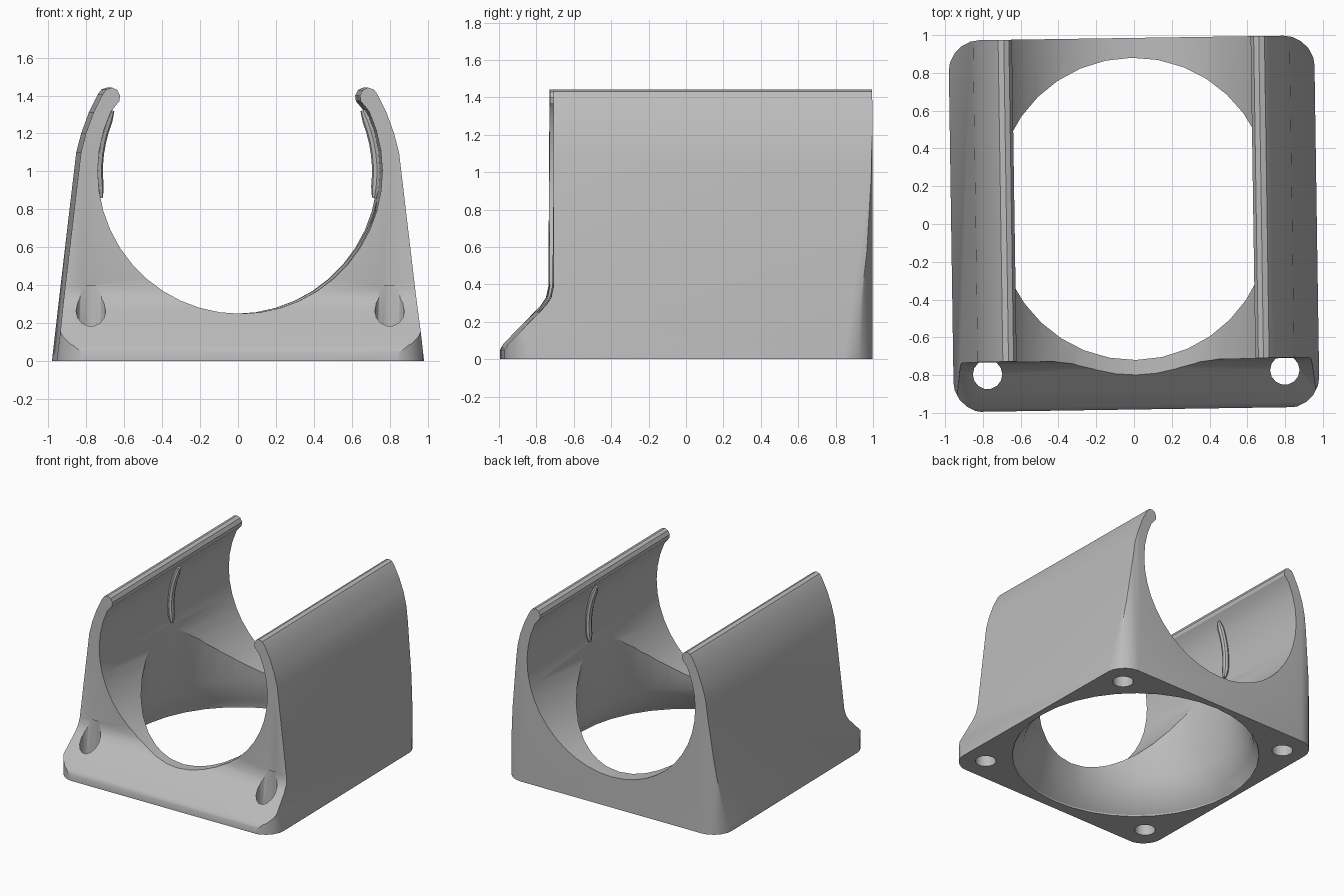
import bpy, bmesh, math
from mathutils import Vector, Matrix

if "Cube" in bpy.data.objects:
    bpy.data.objects.remove(bpy.data.objects["Cube"])

grey = bpy.data.materials.new("plain grey")
grey.diffuse_color = (0.5, 0.5, 0.5, 1)
grey.use_nodes = True
grey.node_tree.nodes["Principled BSDF"].inputs["Base Color"].default_value = grey.diffuse_color


def finish(bm, name):
    bmesh.ops.recalc_face_normals(bm, faces=bm.faces)
    mesh = bpy.data.meshes.new(name)
    bm.to_mesh(mesh)
    bm.free()
    ob = bpy.data.objects.new(name, mesh)
    bpy.context.collection.objects.link(ob)
    mesh.materials.append(grey)
    return ob


def prism(name, pts, direction):
    """Extrude a closed 3D outline along a vector."""
    bm = bmesh.new()
    face = bm.faces.new([bm.verts.new(p) for p in pts])
    ext = bmesh.ops.extrude_face_region(bm, geom=[face])
    bmesh.ops.translate(bm, vec=direction,
                        verts=[g for g in ext["geom"] if isinstance(g, bmesh.types.BMVert)])
    return finish(bm, name)


def stack(name, rings, n):
    """Closed body from horizontal circles given as (centre x, centre y, z, radius)."""
    bm = bmesh.new()
    loops = [[bm.verts.new((cx + r * math.cos(2 * math.pi * i / n),
                            cy + r * math.sin(2 * math.pi * i / n), z)) for i in range(n)]
             for cx, cy, z, r in rings]
    for a, b in zip(loops, loops[1:]):
        for i in range(n):
            j = (i + 1) % n
            bm.faces.new((a[i], a[j], b[j], b[i]))
    bm.faces.new(loops[0])
    bm.faces.new(loops[-1])
    return finish(bm, name)


def boolean(ob, cutter, op):
    mod = ob.modifiers.new(op, 'BOOLEAN')
    mod.operation, mod.solver, mod.object = op, 'EXACT', cutter
    bpy.context.view_layer.objects.active = ob
    bpy.ops.object.modifier_apply(modifier=mod.name)
    bpy.data.objects.remove(cutter)


# U-shaped clip section: outer wall, rounded tip, round channel
CZ, R = 1.0, 0.75
outer = [(0.968, 0), (0.838, 1.1), (0.812, 1.2), (0.772, 1.31), (0.725, 1.405),
         (0.705, 1.432), (0.675, 1.442), (0.648, 1.43), (0.632, 1.40), (0.636, 1.37)]
a0 = math.radians(25)
steps = 28
channel = []
for i in range(steps + 1):
    a = a0 - (math.pi + 2 * a0) * i / steps
    channel.append((R * math.cos(a), CZ + R * math.sin(a)))
section = outer + channel + [(-x, z) for x, z in reversed(outer)]
clip = prism("clip_body", [(x, -1.1, z) for x, z in section], Vector((0, 2.2, 0)))

# Side outline with the sloping front foot
side = [(-0.982, 0), (-0.982, 0.05), (-0.965, 0.08), (-0.765, 0.285), (-0.735, 0.33),
        (-0.722, 0.39), (-0.718, 1.6), (0.985, 1.6), (0.985, 0)]
boolean(clip, prism("side_shape", [(-1.2, y, z) for y, z in side], Vector((2.4, 0, 0))), 'INTERSECT')

# Rounded corners in plan
plan = []
cr = 0.17
for k, (sx, sy) in enumerate([(1, 1), (-1, 1), (-1, -1), (1, -1)]):
    for i in range(6):
        a = math.pi / 2 * (k + i / 5)
        plan.append((sx * (0.97 - cr) + cr * math.cos(a), sy * (0.986 - cr) + cr * math.sin(a), -0.1))
boolean(clip, prism("plan_shape", plan, Vector((0, 0, 1.9))), 'INTERSECT')

# Large vertical opening, flared at the bottom
opening = [(0, 0.01, -0.05, 0.93), (0, 0.02, 0.01, 0.92), (0, 0.05, 0.08, 0.86),
           (0, 0.08, 0.25, 0.80), (0, 0.09, 0.95, 0.72)]
boolean(clip, stack("opening_cutter", opening, 36), 'DIFFERENCE')

# Four screw holes: open at the front, blind at the back
for sx in (-1, 1):
    for y, top in ((-0.785, 0.40), (0.785, 0.2)):
        x = sx * 0.787
        boolean(clip, stack("hole_cutter", [(x, y, -0.05, 0.078), (x, y, top, 0.078)], 14), 'DIFFERENCE')

# Small curved ribs inside both arms
parts = [clip]
for sx, name in ((-1, "left_rib"), (1, "right_rib")):
    cu = bpy.data.curves.new(name, 'CURVE')
    cu.dimensions = '3D'
    cu.bevel_depth, cu.bevel_resolution, cu.use_fill_caps = 0.026, 2, True
    sp = cu.splines.new('POLY')
    n = 9
    sp.points.add(n - 1)
    for i in range(n):
        a = math.radians(-11 + 37 * i / (n - 1))
        r = R - 0.015
        sp.points[i].co = (sx * r * math.cos(a), 0.2, CZ + r * math.sin(a), 1)
        sp.points[i].radius = 0.5 if i in (0, n - 1) else 1
    tmp = bpy.data.objects.new(name, cu)
    bpy.context.collection.objects.link(tmp)
    mesh = bpy.data.meshes.new_from_object(tmp.evaluated_get(bpy.context.evaluated_depsgraph_get()))
    bpy.data.objects.remove(tmp)
    rib = bpy.data.objects.new(name, mesh)
    bpy.context.collection.objects.link(rib)
    mesh.materials.clear()
    mesh.materials.append(grey)
    parts.append(rib)

# Slight turn about the vertical axis and smooth shading
for ob in parts:
    ob.data.transform(Matrix.Rotation(math.radians(0.85), 4, 'Z'))
    bpy.ops.object.select_all(action='DESELECT')
    ob.select_set(True)
    bpy.context.view_layer.objects.active = ob
    bpy.ops.object.shade_smooth_by_angle(angle=math.radians(30))
